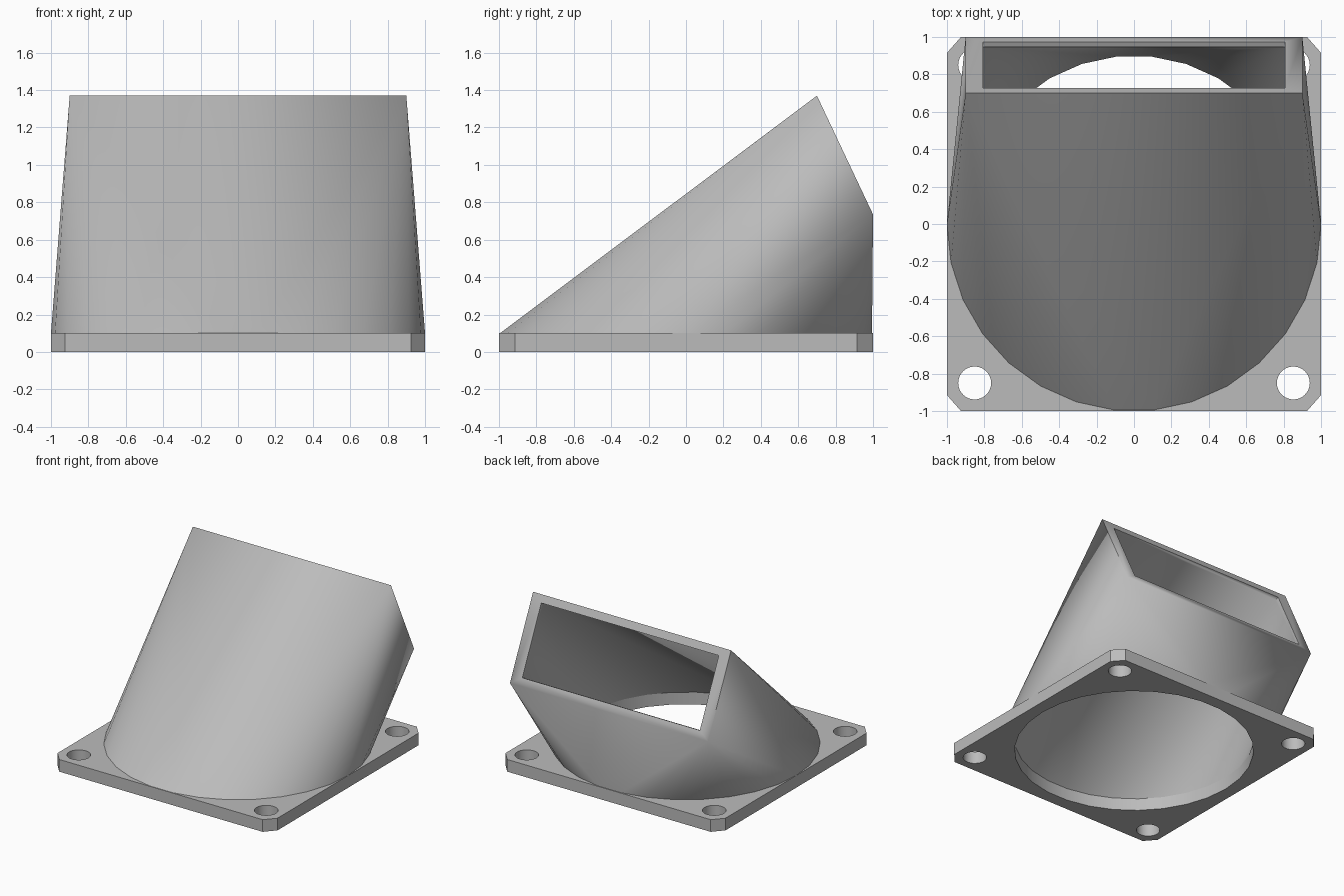
import bpy, bmesh, math
from mathutils import Vector

cube = bpy.data.objects.get("Cube")
if cube:
    bpy.data.objects.remove(cube, do_unlink=True)

SIDES = 30
PLATE_TOP = 0.1

grey = bpy.data.materials.new("light grey plastic")
grey.use_nodes = True
colour = (0.5, 0.5, 0.5, 1)
grey.diffuse_color = colour
grey.node_tree.nodes["Principled BSDF"].inputs["Base Color"].default_value = colour


def circle(bm, radius, z, cx=0, cy=0):
    step = 2 * math.pi / SIDES
    return [bm.verts.new((cx + radius * math.cos(i * step),
                          cy + radius * math.sin(i * step), z)) for i in range(SIDES)]


def outline(bm, verts):
    return [bm.edges.new((v, verts[i - 1])) for i, v in enumerate(verts)]


def ring(bm, a, b):
    """Join two matching loops with quads."""
    for i in range(len(a)):
        bm.faces.new((a[i - 1], a[i], b[i], b[i - 1]))


def finish(bm, name):
    bmesh.ops.recalc_face_normals(bm, faces=bm.faces)
    mesh = bpy.data.meshes.new(name)
    bm.to_mesh(mesh)
    bm.free()
    mesh.materials.append(grey)
    obj = bpy.data.objects.new(name, mesh)
    bpy.context.collection.objects.link(obj)
    bpy.ops.object.select_all(action='DESELECT')
    obj.select_set(True)
    bpy.context.view_layer.objects.active = obj
    bpy.ops.object.shade_smooth_by_angle(angle=math.radians(30))
    return obj


# Mounting plate: chamfered square with a large bore and four screw holes
bm = bmesh.new()
corners = []
for sx, sy in ((1, 1), (-1, 1), (-1, -1), (1, -1)):
    pair = [(sx, sy * 0.915), (sx * 0.925, sy)]
    corners += pair if sx * sy > 0 else pair[::-1]
edges = outline(bm, [bm.verts.new((x, y, 0)) for x, y in corners])
edges += outline(bm, circle(bm, 0.9, 0))
for sx in (-1, 1):
    for sy in (-1, 1):
        edges += outline(bm, circle(bm, 0.088, 0, sx * 0.852, sy * 0.85))
bmesh.ops.triangle_fill(bm, use_beauty=True, use_dissolve=False, edges=edges)
top = bmesh.ops.extrude_face_region(bm, geom=bm.faces[:])
bmesh.ops.translate(bm, vec=(0, 0, PLATE_TOP),
                    verts=[g for g in top["geom"] if isinstance(g, bmesh.types.BMVert)])
finish(bm, "mounting_plate")

# Duct: round inlet blended into a tilted rectangular outlet
UPPER = Vector((0, 0.7, 1.37))
LOWER = Vector((0, 1.0, 0.735))
NORMAL = (LOWER - UPPER).cross(Vector((-1, 0, 0))).normalized()
if NORMAL.y < 0:
    NORMAL = -NORMAL


def outlet(bm, half_width, inset, depth=0):
    a = UPPER.lerp(LOWER, inset) - NORMAL * depth
    b = UPPER.lerp(LOWER, 1 - inset) - NORMAL * depth
    side = Vector((half_width, 0, 0))
    return [bm.verts.new(p) for p in (a - side, a + side, b + side, b - side)]


def blend(bm, inlet, mouth):
    """Wrap a tight skin round two loops and leave both ends open."""
    bmesh.ops.convex_hull(bm, input=inlet + mouth)
    ends = (set(inlet), set(mouth))
    own = ends[0] | ends[1]
    caps = [f for f in bm.faces if set(f.verts) <= own
            and any(set(f.verts) <= e for e in ends)]
    bmesh.ops.delete(bm, geom=caps, context='FACES')


bm = bmesh.new()
outer_inlet = circle(bm, 1.0, PLATE_TOP)
outer_mouth = outlet(bm, 0.9, 0)
blend(bm, outer_inlet, outer_mouth)
inner_inlet = circle(bm, 0.9, PLATE_TOP)
inner_throat = outlet(bm, 0.807, 0.09, 0.03)
blend(bm, inner_inlet, inner_throat)

# Outlet lip, rim and inlet edge close the wall
inner_mouth = outlet(bm, 0.807, 0.09)
ring(bm, inner_throat, inner_mouth)
ring(bm, inner_mouth, outer_mouth)
ring(bm, outer_inlet, inner_inlet)
finish(bm, "duct")
